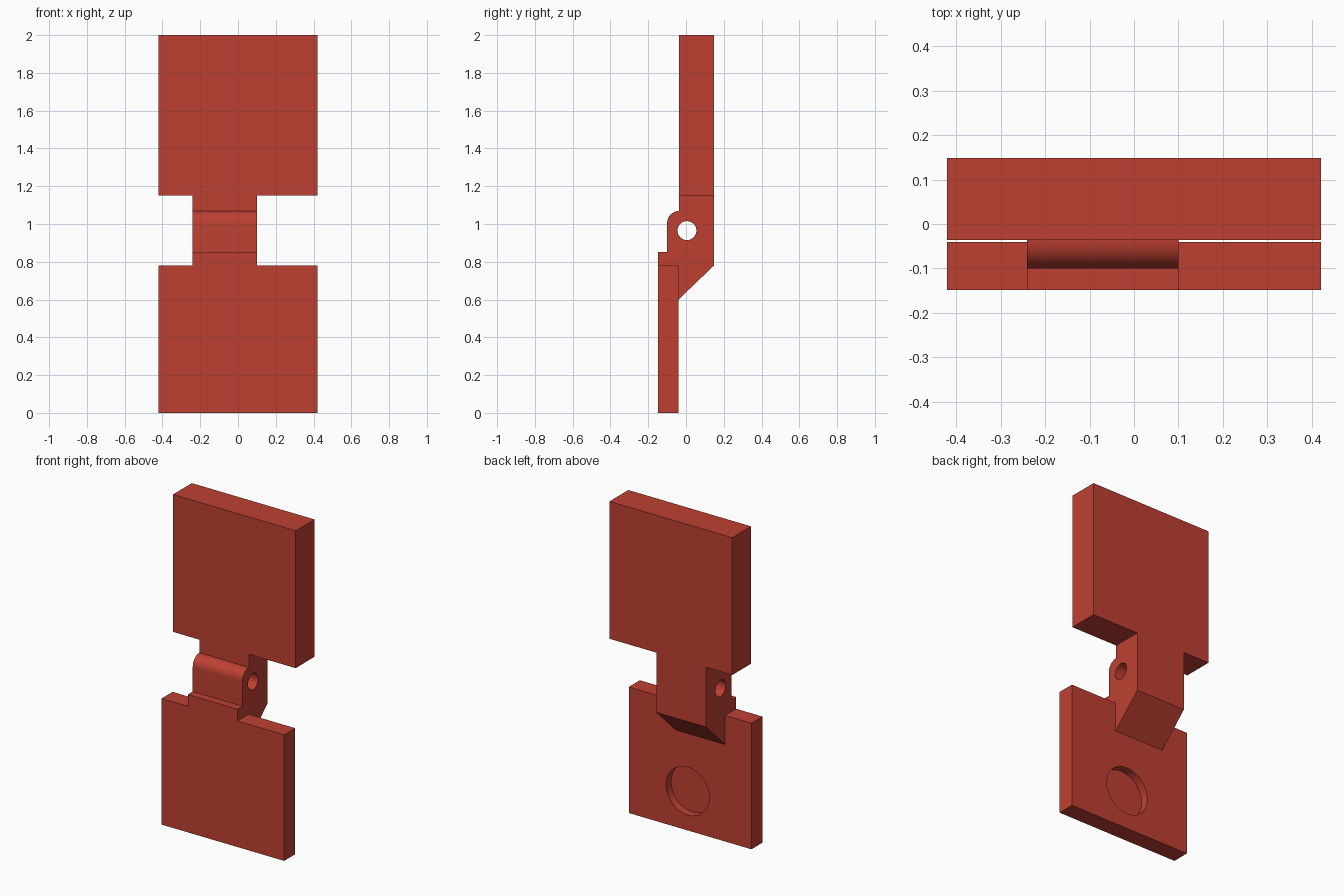
import bpy, bmesh, math
from mathutils import Vector, Matrix

if "Cube" in bpy.data.objects:
    bpy.data.objects.remove(bpy.data.objects["Cube"])

red = bpy.data.materials.new("brick_red")
red.diffuse_color = (0.515, 0.051, 0.032, 1)
red.use_nodes = True
red.node_tree.nodes["Principled BSDF"].inputs["Base Color"].default_value = red.diffuse_color


def prism(name, outline, offset):
    """Extrude a flat 3D outline along an offset vector."""
    bm = bmesh.new()
    face = bm.faces.new([bm.verts.new(p) for p in outline])
    ext = bmesh.ops.extrude_face_region(bm, geom=[face])
    moved = [v for v in ext["geom"] if isinstance(v, bmesh.types.BMVert)]
    bmesh.ops.translate(bm, verts=moved, vec=Vector(offset))
    bmesh.ops.recalc_face_normals(bm, faces=bm.faces)
    mesh = bpy.data.meshes.new(name)
    bm.to_mesh(mesh)
    bm.free()
    mesh.materials.append(red)
    obj = bpy.data.objects.new(name, mesh)
    bpy.context.collection.objects.link(obj)
    return obj


def plate(name, y0, y1, z0, z1):
    w = 0.42
    return prism(name, [(-w, y0, z0), (w, y0, z0), (w, y0, z1), (-w, y0, z1)],
                 (0, y1 - y0, 0))


def ring(radius, count=48):
    return [(radius * math.cos(2 * math.pi * i / count),
             radius * math.sin(2 * math.pi * i / count)) for i in range(count)]


def combine(target, tool, operation):
    """Apply a boolean and remove the tool."""
    mod = target.modifiers.new("combine", 'BOOLEAN')
    mod.object, mod.operation, mod.solver = tool, operation, 'EXACT'
    bpy.context.view_layer.objects.active = target
    bpy.ops.object.modifier_apply(modifier=mod.name)
    bpy.data.objects.remove(tool)


# Upper and lower leaves
F, B = -0.148, 0.148          # front and back limits
UF, LB = -0.036, -0.04        # upper leaf front, lower leaf back
hinge = plate("hinge_body", F, LB, 0, 0.78)
upper = plate("upper_leaf", UF, B, 1.15, 2.0)

# Off-centre knuckle block with rounded front shoulder and sloped underside
r = -0.10 - UF
arc = [(UF + r * math.cos(a), 1.005 - r * math.sin(a))
       for a in (math.pi / 2 * i / 12 for i in range(13))]
side = [(F, 0.60), (F, 0.853), (-0.10, 0.853)] + arc + [
    (UF, 1.15), (B, 1.15), (B, 0.78), (LB, 0.60)]
knuckle = prism("knuckle", [(-0.24, y, z) for y, z in side], (0.34, 0, 0))

combine(hinge, knuckle, 'UNION')
combine(hinge, upper, 'UNION')

# Pin hole through the knuckle
pin = prism("pin_cutter", [(-0.4, 0.005 + a, 0.965 + b) for a, b in ring(0.05)],
            (0.7, 0, 0))
combine(hinge, pin, 'DIFFERENCE')

# Round recess in the back of the lower leaf
recess = prism("recess_cutter", [(0.017 + a, LB - 0.05, 0.243 + b)
                                 for a, b in ring(0.148)], (0, 0.1, 0))
combine(hinge, recess, 'DIFFERENCE')

# Smooth the curved surfaces only
bpy.ops.object.select_all(action='DESELECT')
hinge.select_set(True)
bpy.context.view_layer.objects.active = hinge
bpy.ops.object.shade_smooth_by_angle(angle=math.radians(30))
